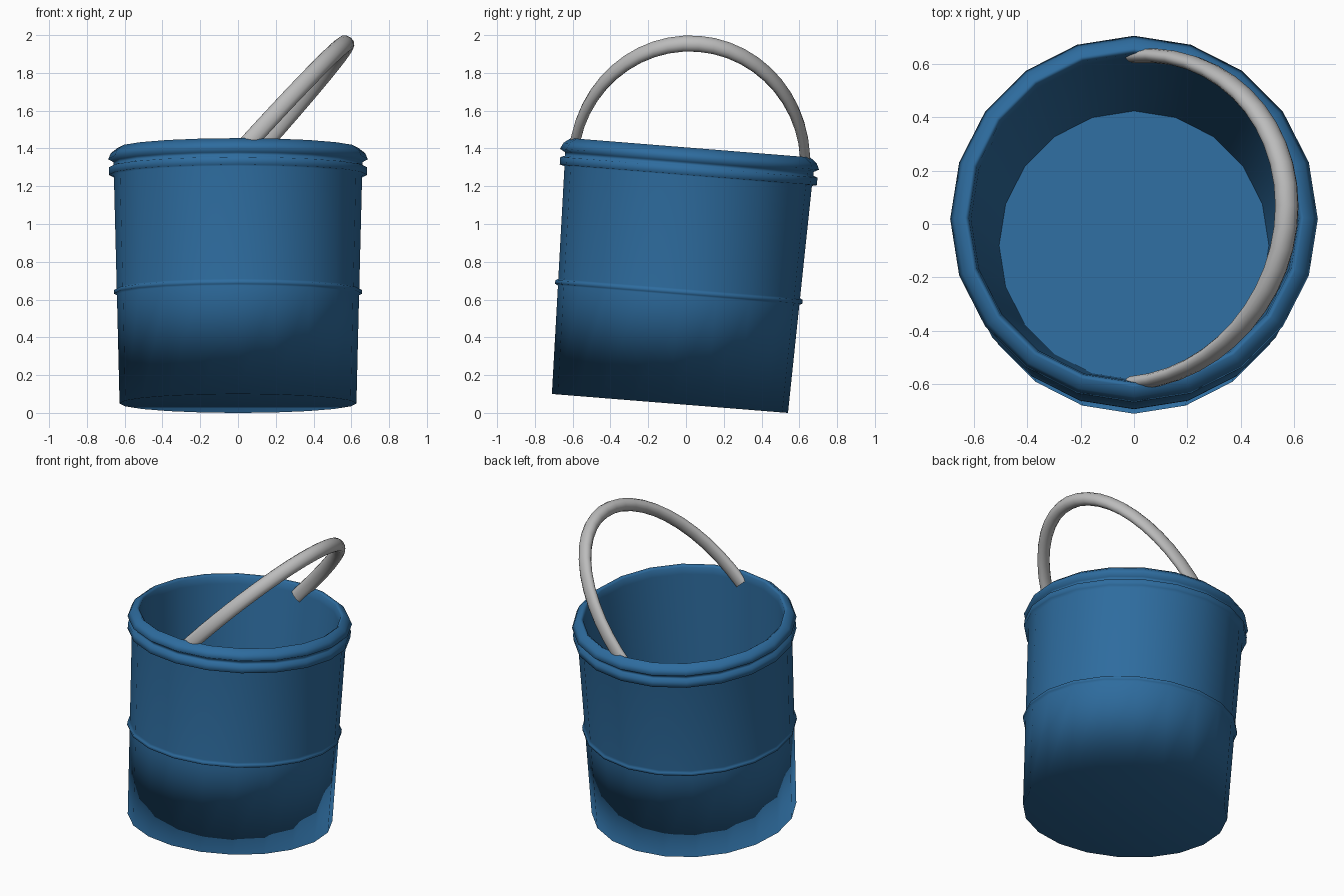
import bpy, bmesh, math
from mathutils import Matrix, Vector

if "Cube" in bpy.data.objects:
    bpy.data.objects.remove(bpy.data.objects["Cube"])

SIDES = 20
FLOOR = 0.06
TILT = math.asin(0.08)
# the whole bucket leans towards +y, resting on one edge of its base
LEAN = Matrix.Translation((0, -0.085, 0.05)) @ Matrix.Rotation(-TILT, 4, 'X')


def finish(name, bm, is_sharp, colour):
    """Smooth faces, sharpen chosen edges, lean into place, paint."""
    bmesh.ops.recalc_face_normals(bm, faces=bm.faces[:])
    for f in bm.faces:
        f.smooth = True
    for e in bm.edges:
        e.smooth = not is_sharp(e)
    bm.transform(LEAN)
    mesh = bpy.data.meshes.new(name)
    bm.to_mesh(mesh)
    bm.free()
    obj = bpy.data.objects.new(name, mesh)
    bpy.context.collection.objects.link(obj)
    paint = bpy.data.materials.new(name + "_paint")
    paint.diffuse_color = (*colour, 1)
    paint.use_nodes = True
    paint.node_tree.nodes["Principled BSDF"].inputs["Base Color"].default_value = paint.diffuse_color
    mesh.materials.append(paint)
    return obj


def skin(rings):
    """Join closed rings of points and cap both ends."""
    bm = bmesh.new()
    loops = [[bm.verts.new(p) for p in ring] for ring in rings]
    n = len(loops[0])
    for a, b in zip(loops, loops[1:]):
        for i in range(n):
            j = (i + 1) % n
            bm.faces.new((a[i], a[j], b[j], b[i]))
    bm.faces.new(loops[0])
    bm.faces.new(loops[-1])
    return bm


# bucket profile (radius, height): base, wall, middle rib, band, rim, inside
profile = [
    (0.627, 0), (0.641, 0.575), (0.657, 0.583), (0.657, 0.602), (0.642, 0.61),
    (0.657, 1.208), (0.683, 1.214), (0.683, 1.254), (0.66, 1.262),
    (0.66, 1.282), (0.688, 1.297), (0.672, 1.33), (0.636, 1.358),
    (0.618, 1.345), (0.610, 1.30), (0.505, FLOOR),
]
rings = [[(r * math.cos(2 * math.pi * i / SIDES),
           r * math.sin(2 * math.pi * i / SIDES), h) for i in range(SIDES)]
         for r, h in profile]
bucket = finish("bucket", skin(rings),
                lambda e: all(abs(v.co.z - FLOOR) < 0.001 for v in e.verts),
                (0.027, 0.15, 0.345))
# large faces lead the soft shading around ribs, rim and base
soft = bucket.modifiers.new("soft_shading", 'WEIGHTED_NORMAL')
soft.mode = 'FACE_AREA'
soft.keep_sharp = True

# handle: half-ellipse tube swung over to one side
base = Vector((0, 0, 1.275))
up = Vector((0.572, 0, 0.635))
length = up.length
up.normalize()
side = Vector((0, 1, 0))
normal = up.cross(side)
rings = []
for k in range(25):
    t = math.pi * k / 24
    ring = []
    for i in range(12):
        p = 2 * math.pi * i / 12
        ring.append(base
                    + side * (0.614 + 0.027 * math.cos(p)) * math.cos(t)
                    + up * (length + 0.042 * math.cos(p)) * math.sin(t)
                    + normal * 0.046 * math.sin(p))
    rings.append(ring)
handle = finish("handle", skin(rings),
                lambda e: e.calc_face_angle(0) > math.radians(60),
                (0.5, 0.5, 0.5))
